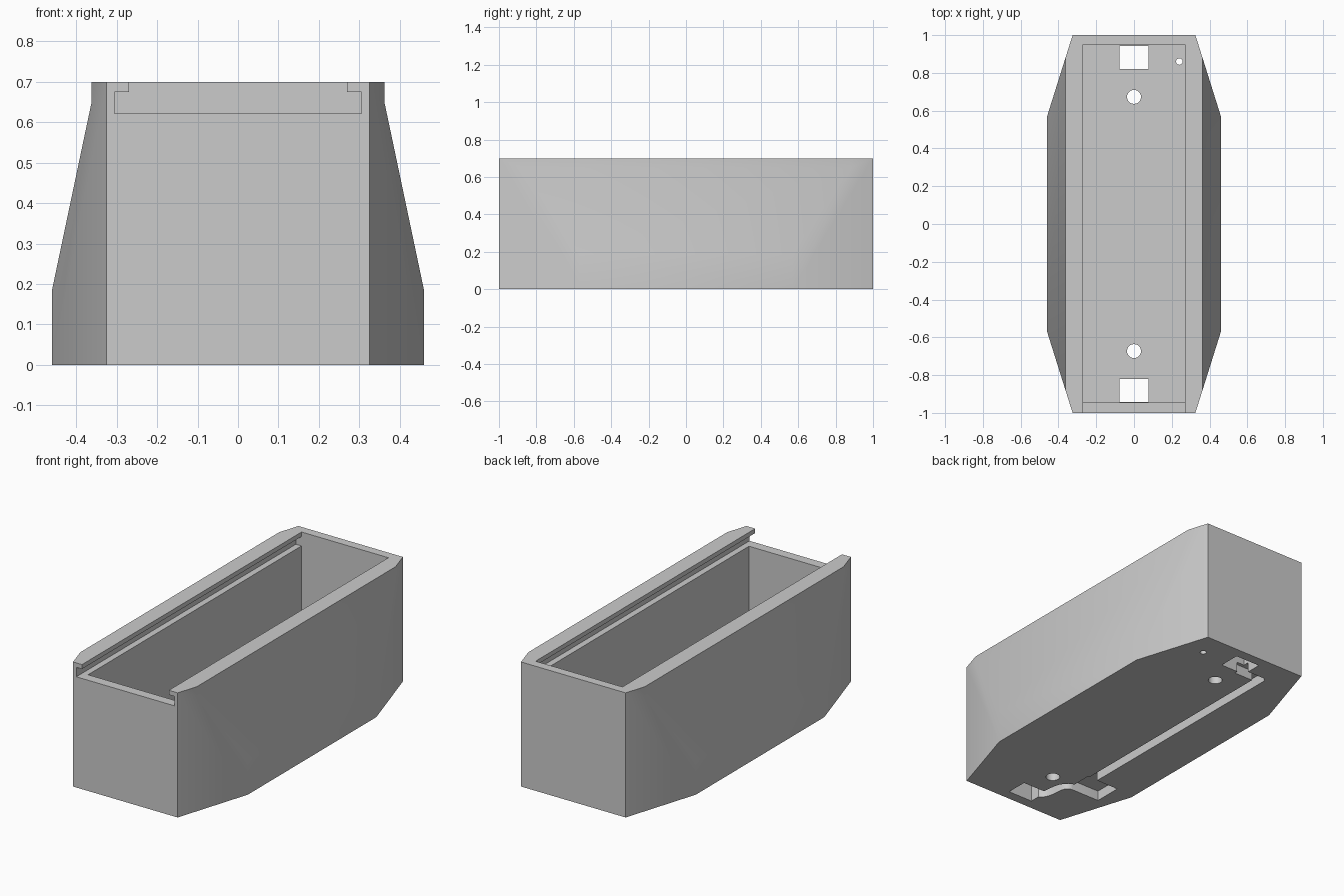
import bpy
import bmesh
from math import radians
from mathutils import Vector
from mathutils.geometry import interpolate_bezier

cube = bpy.data.objects.get("Cube")
if cube:
    bpy.data.objects.remove(cube)

GREY = (0.6, 0.6, 0.6, 1)
mat = bpy.data.materials.new("plain grey")
mat.use_nodes = True
mat.diffuse_color = GREY
mat.node_tree.nodes["Principled BSDF"].inputs["Base Color"].default_value = GREY


def prism(name, outline, low, high, axis="Z"):
    """Extrude an outline along Z (x, y points) or along Y (x, z points)."""
    bm = bmesh.new()
    place = (lambda a, b: (a, b, low)) if axis == "Z" else (lambda a, b: (a, low, b))
    face = bm.faces.new([bm.verts.new(place(a, b)) for a, b in outline])
    moved = bmesh.ops.extrude_face_region(bm, geom=[face])["geom"]
    step = Vector((0, 0, high - low)) if axis == "Z" else Vector((0, high - low, 0))
    bmesh.ops.translate(bm, vec=step, verts=[v for v in moved if isinstance(v, bmesh.types.BMVert)])
    bmesh.ops.recalc_face_normals(bm, faces=bm.faces)
    mesh = bpy.data.meshes.new(name)
    bm.to_mesh(mesh)
    bm.free()
    obj = bpy.data.objects.new(name, mesh)
    bpy.context.collection.objects.link(obj)
    return obj


def box(name, x0, x1, y0, y1, low, high):
    return prism(name, [(x0, y0), (x1, y0), (x1, y1), (x0, y1)], low, high)


def cylinder(name, x, y, radius, low, high):
    bpy.ops.mesh.primitive_cylinder_add(vertices=32, radius=radius, depth=high - low,
                                        location=(x, y, (low + high) / 2))
    bpy.context.object.name = name
    return bpy.context.object


def ribbon(name, path, width, low, high):
    """Channel of even width that follows a path."""
    left, right = [], []
    for i, p in enumerate(path):
        run = (path[min(i + 1, len(path) - 1)] - path[max(i - 1, 0)]).normalized()
        side = Vector((-run.y, run.x)) * width / 2
        left.append((p + side)[:2])
        right.append((p - side)[:2])
    return prism(name, left + right[::-1], low, high)


def mirrored(half):
    return half + [(-x, b) for x, b in reversed(half)]


def combine(target, other, operation="DIFFERENCE"):
    mod = target.modifiers.new(other.name, "BOOLEAN")
    mod.operation, mod.solver, mod.object = operation, "EXACT", other
    bpy.context.view_layer.objects.active = target
    bpy.ops.object.modifier_apply(modifier=mod.name)
    bpy.data.objects.remove(other)


# Outer shell: tapered plan crossed with the sloping end profile
body = prism("box_body", mirrored([(0.325, -1), (0.46, -0.57), (0.46, 0.57), (0.325, 1)]), 0, 0.7)
section = prism("side_slopes", mirrored([(0.46 + 0.001, -0.1), (0.461, 0.18), (0.362, 0.65), (0.362, 0.8)]),
                -1.1, 1.1, "Y")
combine(body, section, "INTERSECT")

# Sliding lid slot, open at the front, with overhanging lips
slot = mirrored([(0.305, 0.622), (0.305, 0.675), (0.27, 0.675), (0.27, 0.8)])
combine(body, prism("lid_slot", slot, -1.1, 0.95, "Y"))

# Storage cavity
FLOOR = 0.1
combine(body, box("cavity", -0.27, 0.27, -0.945, 0.95, FLOOR, 0.64))

# Wiring channels and switch pocket under the floor
DEPTH = 0.057
combine(body, box("long_channel", -0.205, -0.15, -0.65, 0.84, -0.1, DEPTH))
combine(body, box("rear_channel", -0.19, -0.03, 0.8, 0.855, -0.1, DEPTH))
combine(body, cylinder("channel_bend", -0.177, 0.827, 0.028, -0.1, DEPTH))
combine(body, box("switch_pocket", -0.345, -0.14, -0.71, -0.55, -0.1, DEPTH))
bends = [Vector(p) for p in ((-0.03, -0.87), (-0.15, -0.87), (-0.03, -0.69), (-0.18, -0.68))]
combine(body, ribbon("curved_channel", interpolate_bezier(*bends, 14), 0.055, -0.1, DEPTH))

# Openings through the floor
for end in (-1, 1):
    y0, y1 = sorted((end * 0.82, end * 0.943))
    combine(body, box("contact_window", -0.077, 0.077, y0, y1, -0.1, 0.3))
    combine(body, cylinder("screw_hole", 0, end * 0.673, 0.037, -0.1, 0.3))
combine(body, cylinder("wire_hole", 0.24, 0.86, 0.017, -0.1, 0.3))

# Finish
body.data.materials.clear()
body.data.materials.append(mat)
bpy.ops.object.select_all(action="DESELECT")
body.select_set(True)
bpy.context.view_layer.objects.active = body
bpy.ops.object.shade_smooth_by_angle(angle=radians(30))
